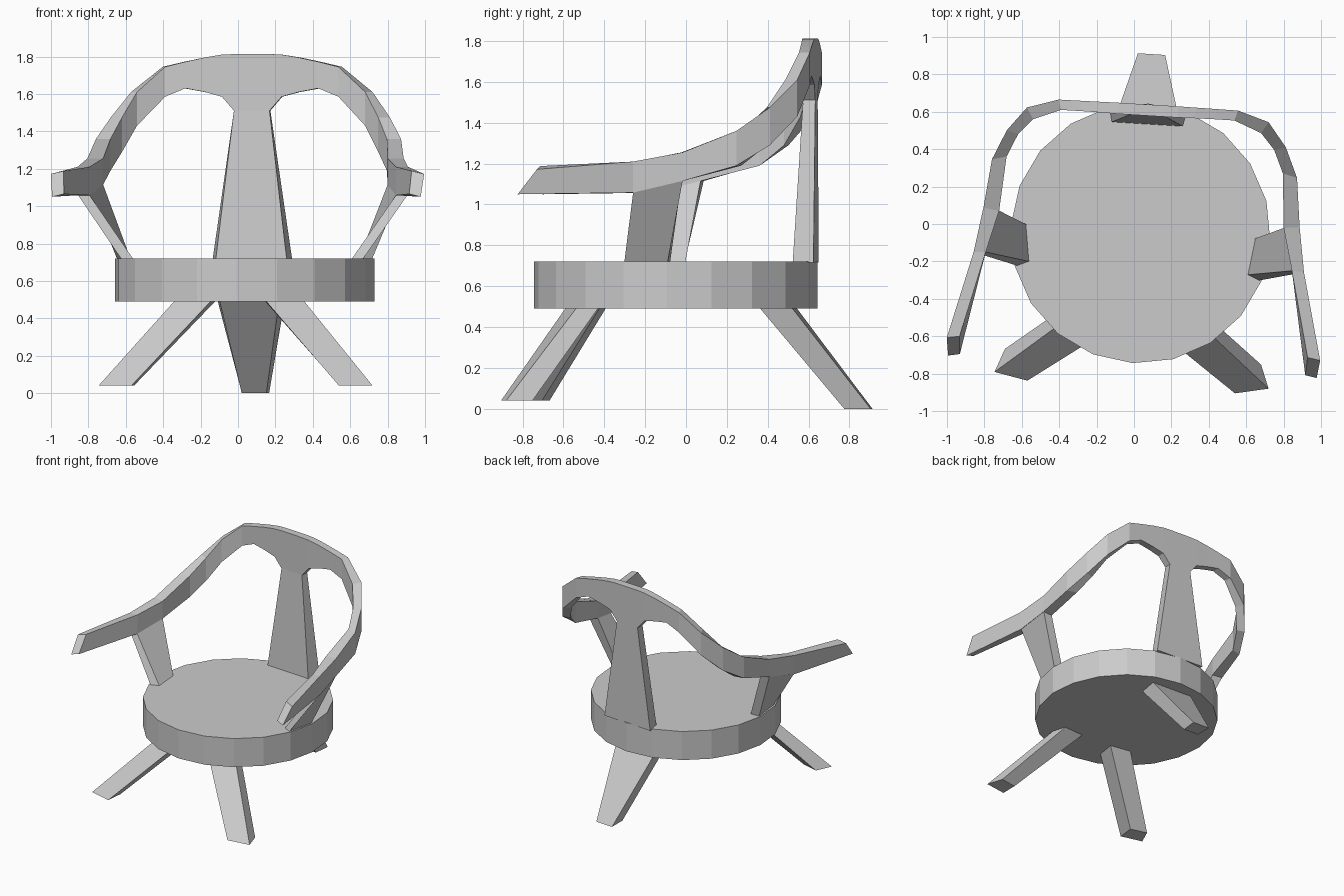
import bpy, bmesh, math

if "Cube" in bpy.data.objects:
    bpy.data.objects.remove(bpy.data.objects["Cube"])

# The whole chair is symmetric but turned slightly about its seat centre
CENTRE = (0.035, -0.05, 0)
TURN = math.radians(-3.5)


def place(name, bm):
    bmesh.ops.recalc_face_normals(bm, faces=bm.faces)
    mesh = bpy.data.meshes.new(name)
    bm.to_mesh(mesh)
    bm.free()
    ob = bpy.data.objects.new(name, mesh)
    bpy.context.collection.objects.link(ob)
    ob.location = CENTRE
    ob.rotation_euler.z = TURN
    return ob


def loft(name, rings, mirror=False):
    """Skin a list of four-point rings and cap both ends."""
    bm = bmesh.new()
    loops = [[bm.verts.new(p) for p in ring] for ring in rings]
    for a, b in zip(loops, loops[1:]):
        for i in range(4):
            j = (i + 1) % 4
            bm.faces.new((a[i], a[j], b[j], b[i]))
    bm.faces.new(loops[0])
    bm.faces.new(loops[-1])
    ob = place(name, bm)
    if mirror:
        ob.modifiers.new("Mirror", 'MIRROR').use_mirror_merge = False
    return ob


def at(z, pts):
    return [(x, y, z) for x, y in pts]


def trapezoid(z, half_front, y_front, half_back, y_back):
    return at(z, [(-half_front, y_front), (half_front, y_front),
                  (half_back, y_back), (-half_back, y_back)])


# Seat: 20-sided disc
bm = bmesh.new()
bmesh.ops.create_cone(bm, cap_ends=True, segments=20,
                      radius1=0.695, radius2=0.695, depth=0.23)
bmesh.ops.translate(bm, verts=bm.verts, vec=(0, 0, 0.605))
place("seat", bm)

# Splayed front legs
loft("front_legs", [
    at(0.04, [(0.556, -0.823), (0.734, -0.787), (0.686, -0.661), (0.55, -0.69)]),
    at(0.495, [(0.145, -0.53), (0.345, -0.465), (0.305, -0.36), (0.13, -0.38)]),
], mirror=True)

# Tapered back leg
loft("back_leg", [trapezoid(0, 0.066, 0.83, 0.073, 0.96),
                  trapezoid(0.495, 0.16, 0.42, 0.18, 0.58)])

# Back splat, narrowing up to the rail
loft("back_splat", [trapezoid(0.715, 0.19, 0.585, 0.213, 0.688),
                    trapezoid(1.512, 0.095, 0.63, 0.096, 0.69)])

# Arm supports leaning outward
loft("arm_supports", [
    at(0.71, [(0.58, -0.187), (0.642, -0.214), (0.68, 0.0), (0.608, 0.008)]),
    [(0.822, -0.15, 1.06), (0.883, -0.155, 1.06),
     (0.845, 0.085, 1.115), (0.762, 0.075, 1.115)],
], mirror=True)

# Back rail and arms: outer xy, inner xy, top z, bottom z (right half)
stations = [
    ((0.096, 0.690), (0.095, 0.630), 1.813, 1.51),
    ((0.160, 0.690), (0.160, 0.630), 1.81, 1.585),
    ((0.255, 0.689), (0.250, 0.632), 1.795, 1.61),
    ((0.365, 0.688), (0.355, 0.633), 1.772, 1.63),
    ((0.480, 0.687), (0.464, 0.633), 1.745, 1.585),
    ((0.647, 0.635), (0.611, 0.574), 1.61, 1.43),
    ((0.747, 0.507), (0.686, 0.489), 1.475, 1.29),
    ((0.817, 0.347), (0.740, 0.366), 1.36, 1.19),
    ((0.847, 0.085), (0.762, 0.075), 1.255, 1.115),
    ((0.885, -0.155), (0.820, -0.150), 1.21, 1.058),
]
right = [[(*o, top), (*i, top), (*i, low), (*o, low)]
         for o, i, top, low in stations]
# Slanted arm tip
right.append([(1.0, -0.62, 1.172), (0.932, -0.608, 1.188),
              (0.925, -0.703, 1.065), (0.987, -0.715, 1.05)])
left = [[(-x, y, z) for x, y, z in ring] for ring in reversed(right)]
loft("back_rail_and_arms", left + right)
